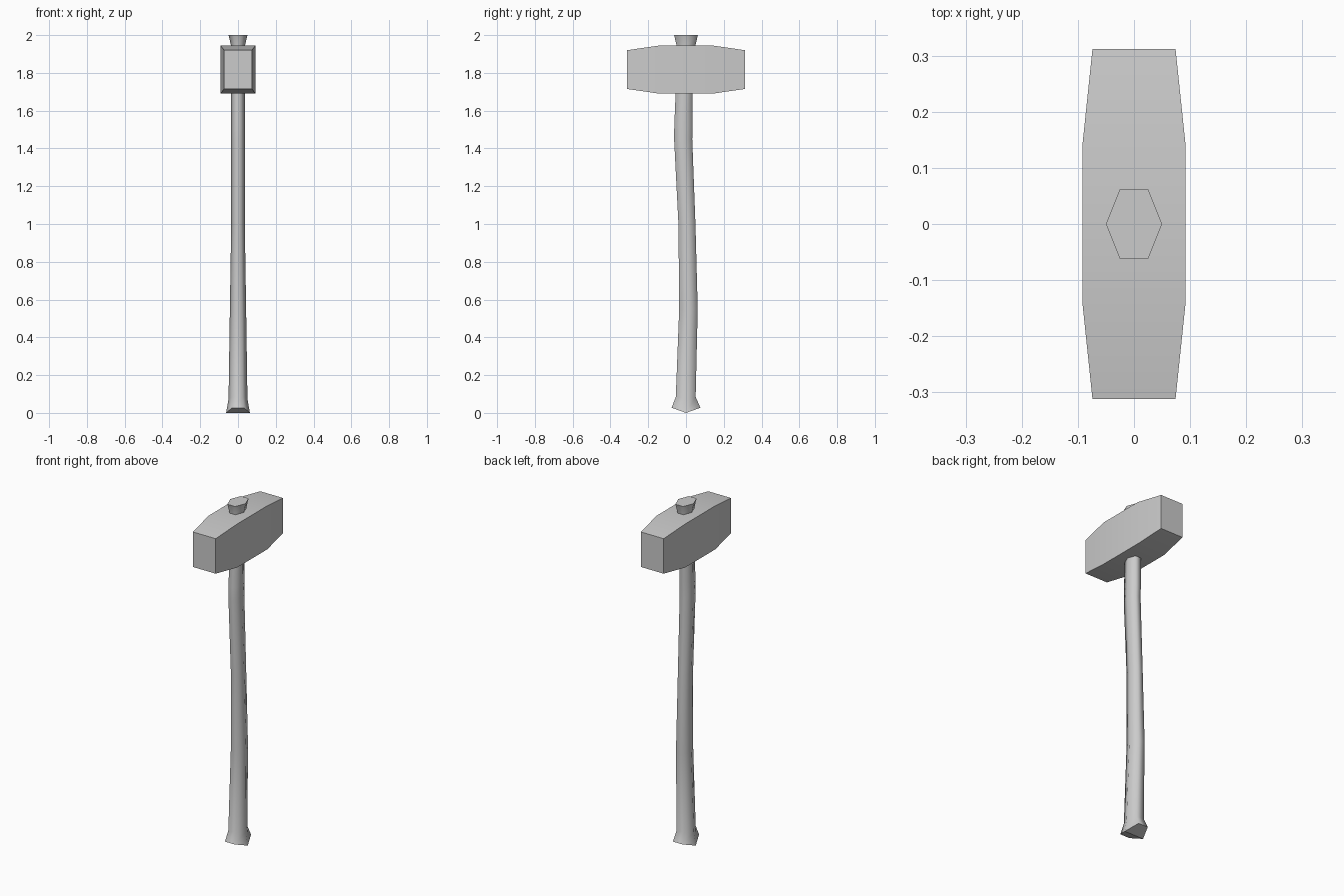
import bpy
import bmesh
import math

cube = bpy.data.objects.get("Cube")
if cube:
    bpy.data.objects.remove(cube, do_unlink=True)

grey = bpy.data.materials.new("plain_grey")
grey.use_nodes = True
colour = (0.6, 0.6, 0.6, 1)
grey.diffuse_color = colour
grey.node_tree.nodes["Principled BSDF"].inputs["Base Color"].default_value = colour


def loft(name, rings):
    """Skin a closed solid through rings of points; returns object, bmesh."""
    bm = bmesh.new()
    loops = [[bm.verts.new(p) for p in ring] for ring in rings]
    count = len(loops[0])
    for low, high in zip(loops, loops[1:]):
        for i in range(count):
            j = (i + 1) % count
            bm.faces.new((low[i], low[j], high[j], high[i]))
    mesh = bpy.data.meshes.new(name)
    obj = bpy.data.objects.new(name, mesh)
    bpy.context.collection.objects.link(obj)
    mesh.materials.append(grey)
    return obj, bm, loops


def finish(obj, bm):
    bmesh.ops.recalc_face_normals(bm, faces=bm.faces)
    bm.to_mesh(obj.data)
    bm.free()


# Hammer head: rectangular block tapering to both striking faces
def head_ring(y, half_x, low, high):
    return [(-half_x, y, low), (half_x, y, low), (half_x, y, high), (-half_x, y, high)]


end, body = (0.074, 1.715, 1.92), (0.092, 1.69, 1.945)
head, bm, loops = loft("hammer_head", [
    head_ring(y, *size) for y, size in
    ((-0.312, end), (-0.14, body), (0.14, body), (0.312, end))])
bm.faces.new(loops[0])
bm.faces.new(loops[-1])
finish(head, bm)
bpy.ops.object.select_all(action="DESELECT")
head.select_set(True)
bpy.context.view_layer.objects.active = head
bpy.ops.object.shade_smooth_by_angle(angle=math.radians(30))


# Handle: curved six-sided shaft; the pommel ring dips along its centre line
def handle_ring(z, back, front, half_x, dip=0):
    mid = (back + front) / 2
    flat = half_x / 2
    return [(half_x, mid, z - dip), (flat, front, z), (-flat, front, z),
            (-half_x, mid, z - dip), (-flat, back, z), (flat, back, z)]


handle, bm, loops = loft("handle", [handle_ring(*r) for r in (
    (0.027, -0.076, 0.076, 0.063, 0.027),
    (0.085, -0.054, 0.051, 0.05, 0.01),
    (0.55, -0.036, 0.062, 0.043),
    (1.0, -0.04, 0.05, 0.036),
    (1.45, -0.063, 0.033, 0.036),
    (1.52, -0.062, 0.035, 0.036),
    (1.69, -0.055, 0.035, 0.036),
    (1.945, -0.05, 0.05, 0.037),
    (2.0, -0.0625, 0.0625, 0.05))])
base, top = loops[0], loops[-1]
caps = [bm.faces.new(base[:4]), bm.faces.new(base[3:] + base[:1]), bm.faces.new(top)]
for face in bm.faces:
    face.smooth = face not in caps
for face in caps:
    for edge in face.edges:
        edge.smooth = False
finish(handle, bm)
